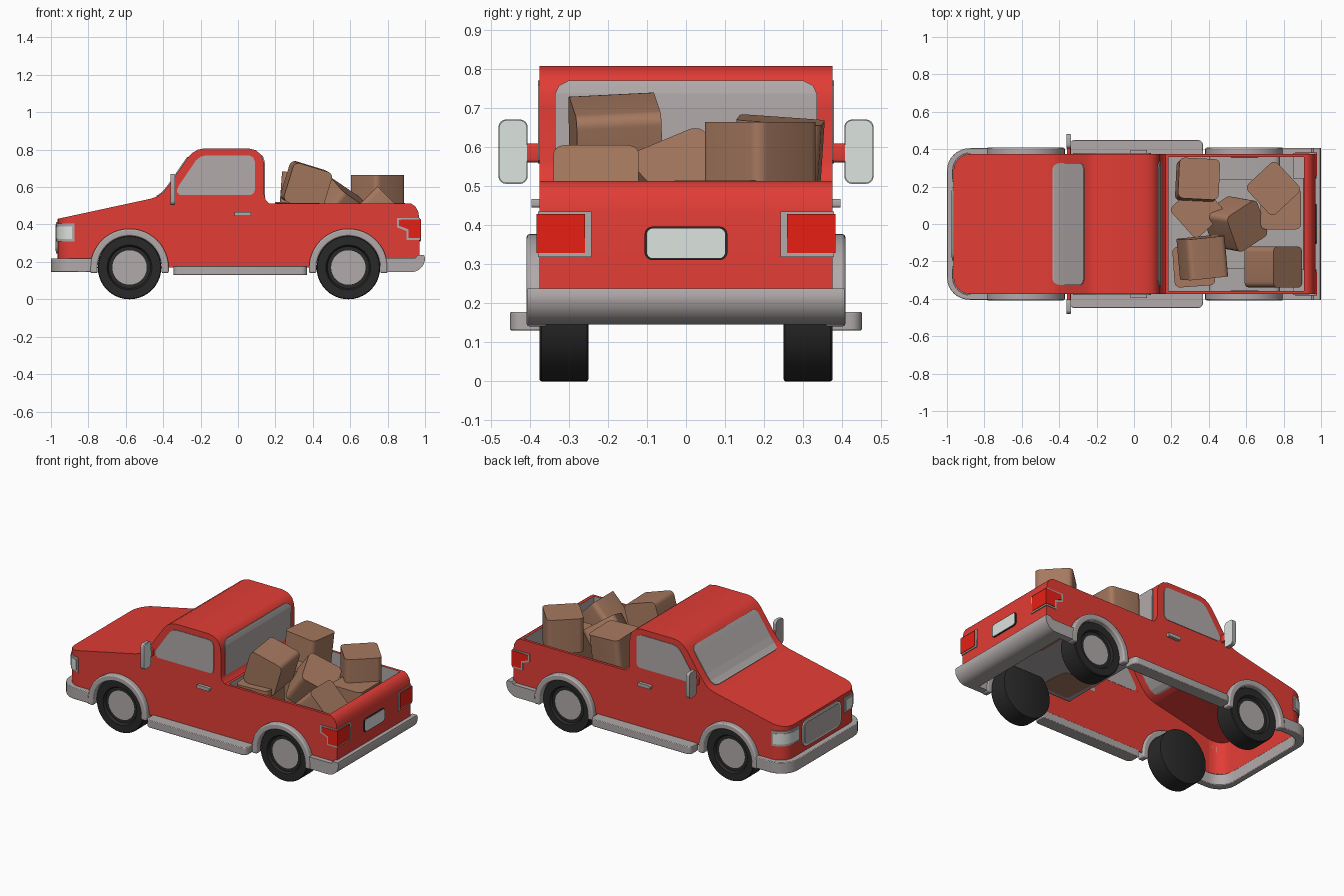
import bpy, bmesh, math
from math import sin, cos, pi, radians

if "Cube" in bpy.data.objects:
    bpy.data.objects.remove(bpy.data.objects["Cube"])


def material(name, r, g, b):
    m = bpy.data.materials.new(name)
    m.diffuse_color = (r, g, b, 1)
    m.use_nodes = True
    m.node_tree.nodes["Principled BSDF"].inputs["Base Color"].default_value = m.diffuse_color
    return m


RED = material("red_paint", 0.76, 0.046, 0.036)
GRAY = material("gray_trim", 0.44, 0.40, 0.40)
LINER = material("bed_gray", 0.42, 0.39, 0.39)
LIGHT = material("light_gray", 0.72, 0.77, 0.73)
BLACK = material("tyre_black", 0.022, 0.022, 0.022)
LAMP = material("lamp_red", 0.80, 0.014, 0.007)
BROWN = material("cardboard_brown", 0.38, 0.19, 0.115)


def finish(name, bm, *mats, smooth=True):
    bmesh.ops.recalc_face_normals(bm, faces=bm.faces)
    me = bpy.data.meshes.new(name)
    bm.to_mesh(me)
    bm.free()
    ob = bpy.data.objects.new(name, me)
    bpy.context.collection.objects.link(ob)
    for m in mats:
        me.materials.append(m)
    if smooth:
        bpy.ops.object.select_all(action='DESELECT')
        ob.select_set(True)
        bpy.context.view_layer.objects.active = ob
        bpy.ops.object.shade_smooth_by_angle(angle=radians(35))
    return ob


def prism_mesh(pts, plane, a, b):
    place = {'xz': lambda p, t: (p[0], t, p[1]),
             'xy': lambda p, t: (p[0], p[1], t),
             'yz': lambda p, t: (t, p[0], p[1])}[plane]
    bm = bmesh.new()
    lo = [bm.verts.new(place(p, a)) for p in pts]
    hi = [bm.verts.new(place(p, b)) for p in pts]
    bm.faces.new(lo)
    bm.faces.new(hi)
    n = len(pts)
    walls = [bm.faces.new((lo[i], lo[(i + 1) % n], hi[(i + 1) % n], hi[i])) for i in range(n)]
    return bm, walls


def prism(name, mat, pts, plane, a, b, bevel=0):
    bm, _ = prism_mesh(pts, plane, a, b)
    ob = finish(name, bm, mat)
    if bevel:
        mod = ob.modifiers.new("soft_edges", 'BEVEL')
        mod.width, mod.segments = bevel, 2
        mod.limit_method, mod.angle_limit = 'ANGLE', radians(50)
    return ob


def arc(cx, cy, r, a0, a1, n):
    return [(cx + r * cos(radians(a0 + (a1 - a0) * i / n)),
             cy + r * sin(radians(a0 + (a1 - a0) * i / n))) for i in range(n + 1)]


def rrect(x0, y0, x1, y1, r, n=4):
    return (arc(x1 - r, y1 - r, r, 0, 90, n) + arc(x0 + r, y1 - r, r, 90, 180, n)
            + arc(x0 + r, y0 + r, r, 180, 270, n) + arc(x1 - r, y0 + r, r, 270, 360, n))


def pane(name, rows):
    # curved glass strip: each row is (x, z, half width)
    bm = bmesh.new()
    vs = [[bm.verts.new((x, s * w, z)) for s in (-1, 1)] for x, z, w in rows]
    for p, q in zip(vs, vs[1:]):
        bm.faces.new((p[0], p[1], q[1], q[0]))
    ob = finish(name, bm, GRAY, smooth=False)
    mod = ob.modifiers.new("thickness", 'SOLIDIFY')
    mod.thickness, mod.offset = 0.0095, 0


WHEELS = {"front": -0.58, "rear": 0.59}
WZ = 0.17

# Body shell: side profile with wheel arches, open below, sunken cargo bed
top = [(-0.965, 0.17), (-0.965, 0.43), (-0.47, 0.537), (-0.43, 0.55), (-0.40, 0.573), (-0.37, 0.61),
       (-0.27, 0.755), (-0.245, 0.782), (-0.215, 0.80), (-0.18, 0.807), (0.055, 0.807),
       (0.095, 0.797), (0.124, 0.773), (0.138, 0.735), (0.14, 0.70), (0.14, 0.56),
       (0.147, 0.533), (0.168, 0.512), (0.925, 0.512), (0.948, 0.497), (0.963, 0.47), (0.97, 0.43),
       (0.97, 0.17)]
bottom = arc(WHEELS["rear"], 0.17, 0.19, 0, 180, 20) + arc(WHEELS["front"], 0.17, 0.19, 0, 180, 20)
bm, walls = prism_mesh(top + bottom, 'xz', -0.375, 0.375)
bmesh.ops.recalc_face_normals(bm, faces=bm.faces)
for f in walls[len(top) - 1:]:
    f.material_index = 2
nose = [e for e in bm.edges if all(abs(v.co.x + 0.965) < 1e-4 for v in e.verts)
        and abs(e.verts[0].co.z - e.verts[1].co.z) > 0.1]
bmesh.ops.bevel(bm, geom=nose, offset=0.09, offset_type='OFFSET', segments=6, profile=0.5,
                affect='EDGES', material=0)
bed = max((f for f in bm.faces if f.normal.z > 0.99 and abs(f.calc_center_median().z - 0.512) < 0.01),
          key=lambda f: f.calc_area())
bmesh.ops.inset_region(bm, faces=[bed], thickness=0.017, use_even_offset=True)
liner = bmesh.ops.inset_region(bm, faces=[bed], thickness=0.0005, depth=-0.212, use_even_offset=True)
for f in liner["faces"] + [bed]:
    f.material_index = 1
bmesh.ops.delete(bm, geom=[f for f in bm.faces if f.material_index == 2], context='FACES')
# keep the large flat panels and the open rim flat-shaded
for f in bm.faces:
    if abs(f.normal.y) > 0.999 or len(f.verts) > 6:
        for e in f.edges:
            e.smooth = False
for e in bm.edges:
    if e.is_boundary:
        e.smooth = False
body = finish("body", bm, RED, LINER)
mod = body.modifiers.new("thickness", 'SOLIDIFY')
mod.thickness, mod.offset = 0.004, -1

# Windshield and rear window
pane("windshield", [(-0.435, 0.549, 0.29), (-0.425, 0.553, 0.315), (-0.40, 0.573, 0.325), (-0.37, 0.61, 0.325),
                    (-0.283, 0.737, 0.325), (-0.272, 0.752, 0.315), (-0.266, 0.76, 0.295)])
pane("rear_window", [(0.141, 0.545, 0.335), (0.14, 0.56, 0.335), (0.14, 0.70, 0.335),
                     (0.138, 0.735, 0.335), (0.132, 0.755, 0.325), (0.127, 0.768, 0.30)])

# Front bumper: band wrapped around the nose
outer = arc(-0.88, -0.285, 0.12, 270, 180, 8) + arc(-0.88, 0.285, 0.12, 180, 90, 8)
inner = arc(-0.86, 0.26, 0.10, 90, 180, 6) + arc(-0.86, -0.26, 0.10, 180, 270, 6)
band = [(-0.775, -0.405)] + outer + [(-0.775, 0.405), (-0.775, 0.36)] + inner + [(-0.775, -0.36)]
prism("front_bumper", GRAY, band, 'xy', 0.145, 0.218, 0.004)

# Rear bumper with rounded underside
prism("rear_bumper", GRAY, [(0.86, 0.145)] + arc(0.925, 0.22, 0.075, 270, 360, 8)
      + [(0.995, 0.237), (0.96, 0.237), (0.95, 0.222), (0.86, 0.222)], 'xz', -0.405, 0.405)

# Grille and number plate
prism("grille_frame", LIGHT, rrect(-0.195, 0.245, 0.195, 0.412, 0.04), 'yz', -0.972, -0.963)
prism("grille", GRAY, rrect(-0.18, 0.258, 0.18, 0.399, 0.03), 'yz', -0.975, -0.966)
prism("plate_frame", BLACK, rrect(-0.106, 0.31, 0.106, 0.396, 0.02), 'yz', 0.966, 0.975)
prism("number_plate", LIGHT, rrect(-0.10, 0.315, 0.10, 0.391, 0.015), 'yz', 0.969, 0.978)

for s, side in ((-1, "right"), (1, "left")):
    # Side windows
    prism(side + "_window", GRAY, [(-0.325, 0.57), (-0.31, 0.557), (0.065, 0.557), (0.083, 0.565), (0.09, 0.583),
          (0.09, 0.735), (0.083, 0.758), (0.06, 0.77), (-0.17, 0.77), (-0.20, 0.762), (-0.225, 0.742),
          (-0.315, 0.61), (-0.325, 0.59)], 'xz', s * 0.3703, s * 0.3785)
    # Door handle
    prism(side + "_door_handle", GRAY, rrect(-0.02, 0.445, 0.07, 0.467, 0.006), 'xz', s * 0.372, s * 0.395)
    # Mirror: stem, housing, glass
    prism(side + "_mirror_stem", RED, rrect(-0.358, 0.56, -0.338, 0.608, 0.008), 'xz', s * 0.37, s * 0.41)
    prism(side + "_mirror_housing", GRAY, [(s * y, z) for y, z in rrect(0.405, 0.505, 0.48, 0.67, 0.02)],
          'yz', -0.36, -0.34)
    prism(side + "_mirror_glass", LIGHT, [(s * y, z) for y, z in rrect(0.407, 0.507, 0.478, 0.668, 0.019)],
          'yz', -0.342, -0.336)
    # Running board
    prism(side + "_running_board", GRAY, [(x, s * y) for x, y in [(-0.345, 0.368)]
          + arc(-0.315, 0.42, 0.03, 180, 90, 4) + arc(0.34, 0.42, 0.03, 90, 0, 4) + [(0.37, 0.368)]],
          'xy', 0.13, 0.178, 0.004)
    # Rear bumper side piece
    prism(side + "_bumper_end", GRAY, rrect(0.785, 0.145, 0.93, 0.222, 0.005), 'xz', s * 0.36, s * 0.405)

    # Headlight wrapped around the nose corner
    for part, mat, off, z0, z1, y0, x1 in (("headlight_frame", GRAY, 0.005, 0.308, 0.405, 0.225, -0.868),
                                           ("headlight", LIGHT, 0.008, 0.323, 0.39, 0.24, -0.888)):
        a = [(-0.965 - off, y0)] + arc(-0.875, 0.285, 0.09 + off, 180, 90, 8)
        b = arc(-0.875, 0.285, 0.087, 90, 180, 8) + [(-0.962, y0)]
        a, b = ([(min(x, x1) if i > 4 else x, y) for i, (x, y) in enumerate(a)],
                [(min(x, x1) if i < 4 else x, y) for i, (x, y) in enumerate(b)])
        prism(f"{side}_{part}", mat, [(x, s * y) for x, y in a + b], 'xy', z0, z1)

    # Tail light: stepped frame with red lens
    prism(side + "_tail_light_frame", GRAY,
          [(0.85, 0.435), (0.974, 0.435), (0.976, 0.318), (0.90, 0.318), (0.90, 0.365), (0.85, 0.385)],
          'xz', s * 0.242, s * 0.379)
    prism(side + "_tail_light", LAMP,
          [(0.862, 0.425), (0.979, 0.428), (0.979, 0.328), (0.911, 0.328), (0.911, 0.374), (0.862, 0.393)],
          'xz', s * 0.258, s * 0.382)

    for end, wx in WHEELS.items():
        # Fender flare
        prism(f"{side}_{end}_fender", GRAY,
              [(wx + 0.21, 0.14)] + arc(wx, 0.167, 0.21, 0, 180, 24) + [(wx - 0.21, 0.14), (wx - 0.171, 0.14)]
              + arc(wx, 0.167, 0.171, 180, 0, 24) + [(wx + 0.171, 0.14)], 'xz', s * 0.355, s * 0.408, 0.008)
        # Tyre and hub, one turned profile
        prof = [(0.165, 0.25), (0.17, 0.253), (0.17, 0.37), (0.166, 0.375), (0.12, 0.375),
                (0.112, 0.36), (0.092, 0.36)]
        bm = bmesh.new()
        n = 40
        rings = [[bm.verts.new((wx + r * cos(2 * pi * i / n), s * y, WZ + r * sin(2 * pi * i / n)))
                  for i in range(n)] for r, y in prof]
        for p, q in zip(rings, rings[1:]):
            for i in range(n):
                bm.faces.new((p[i], p[(i + 1) % n], q[(i + 1) % n], q[i]))
        bm.faces.new(rings[0])
        bm.faces.new(rings[-1]).material_index = 1
        finish(f"{side}_{end}_wheel", bm, BLACK, GRAY)

    # Wheel housing inside the bed
    prism(side + "_bed_wheel_housing", LINER, rrect(0.40, 0.298, 0.78, 0.36, 0.03), 'xz', s * 0.235, s * 0.358)

# Cardboard boxes: position and tilt in degrees
boxes = [((0.365, -0.18, 0.605), (93, 17, 6)), ((0.34, 0.235, 0.56), (-4, 4, -3)),
         ((0.54, 0.0, 0.475), (25, 30, 33)), ((0.34, 0.07, 0.412), (0, 0, 42)),
         ((0.785, 0.08, 0.405), (0, 0, 0)), ((0.745, 0.19, 0.555), (0, 0, 43)),
         ((0.745, -0.23, 0.45), (0, 45, 0)), ((0.32, -0.225, 0.405), (0, 0, 4))]
for i, (loc, rot) in enumerate(boxes):
    h = 0.109
    ob = prism(f"cargo_box_{i + 1}", BROWN, rrect(-h, -h, h, h, 0.03, 5), 'xy', -h, h)
    ob.location = loc
    ob.rotation_euler = [radians(a) for a in rot]
